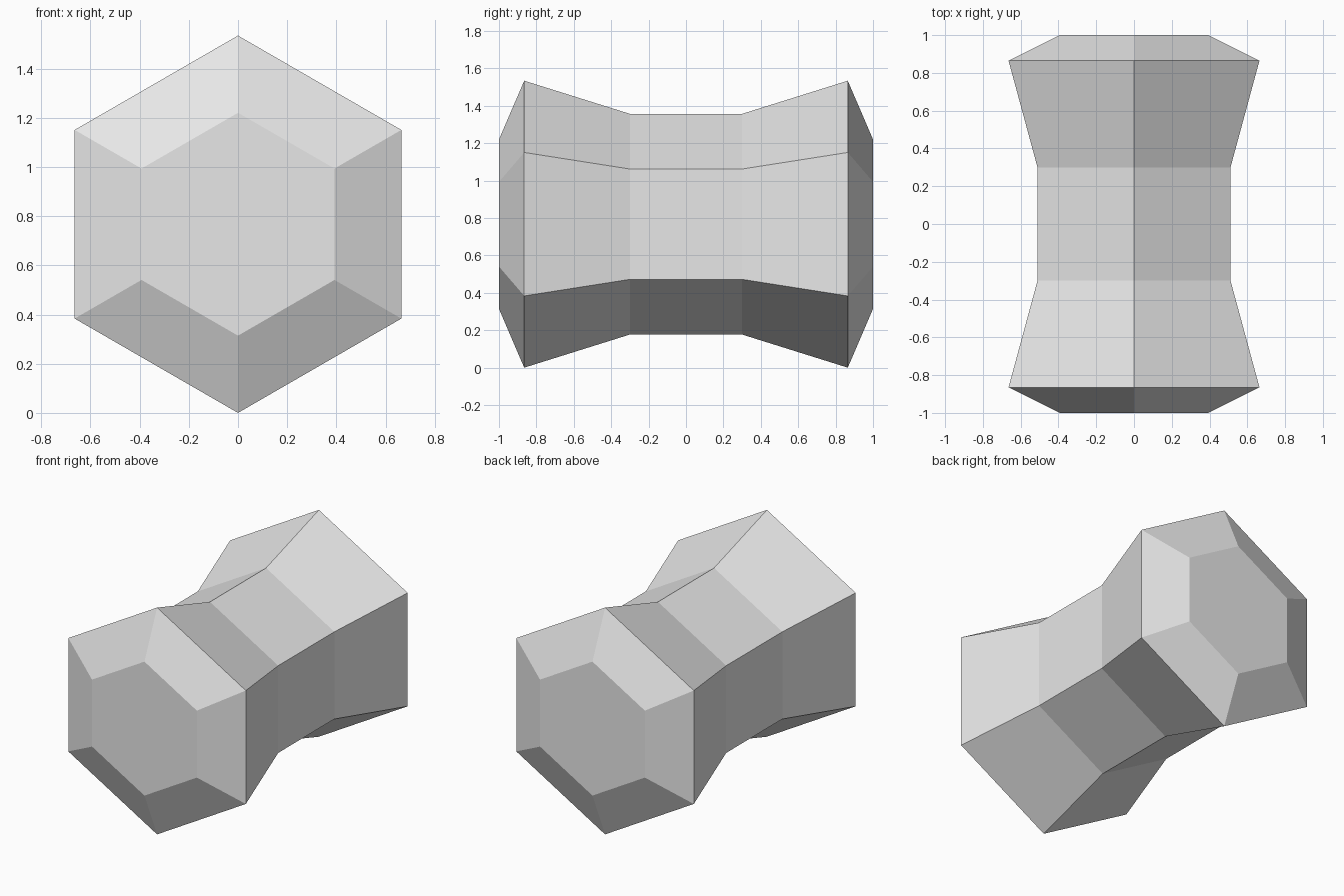
import bpy
import bmesh
from math import cos, sin, pi

cube = bpy.data.objects.get("Cube")
if cube:
    bpy.data.objects.remove(cube, do_unlink=True)

SIDES = 6
CENTRE_Z = 0.767
# Half profile along the length: (distance from middle, corner radius)
HALF = [(0.30, 0.59), (0.865, 0.767), (1.0, 0.453)]
PROFILE = [(-y, r) for y, r in reversed(HALF)] + HALF

# Plain grey material
grey = bpy.data.materials.new("light_grey")
grey.use_nodes = True
colour = (0.8, 0.8, 0.8, 1.0)
grey.diffuse_color = colour
grey.node_tree.nodes["Principled BSDF"].inputs["Base Color"].default_value = colour

# Waisted hexagonal body with chamfered ends
bm = bmesh.new()


def ring(y, radius):
    angles = [pi / 2 + 2 * pi * i / SIDES for i in range(SIDES)]
    return [bm.verts.new((radius * cos(a), y, CENTRE_Z + radius * sin(a))) for a in angles]


rings = [ring(y, r) for y, r in PROFILE]
for a, b in zip(rings, rings[1:]):
    for i in range(SIDES):
        j = (i + 1) % SIDES
        bm.faces.new((a[i], a[j], b[j], b[i]))

# End caps
bm.faces.new(rings[0])
bm.faces.new(rings[-1])
bmesh.ops.recalc_face_normals(bm, faces=bm.faces)

mesh = bpy.data.meshes.new("hexagonal_body")
bm.to_mesh(mesh)
bm.free()
mesh.materials.append(grey)
body = bpy.data.objects.new("hexagonal_body", mesh)
bpy.context.collection.objects.link(body)
